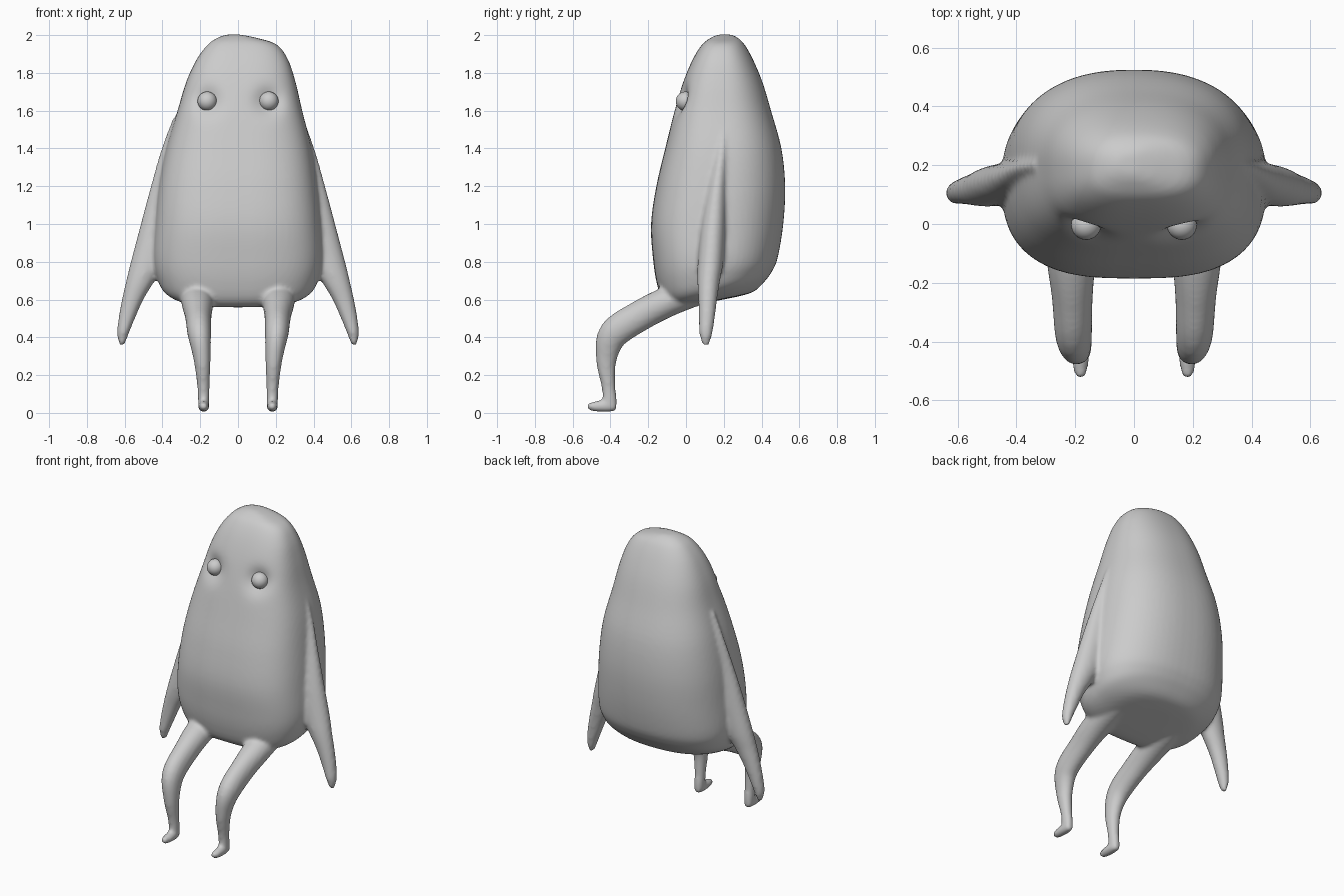
import bpy, bmesh, math
from mathutils import Vector

if "Cube" in bpy.data.objects:
    bpy.data.objects.remove(bpy.data.objects["Cube"])


def catmull(rows, steps=5):
    """Smoothly interpolate a list of equal-length tuples."""
    out = []
    for i in range(len(rows) - 1):
        p0, p1 = rows[max(i - 1, 0)], rows[i]
        p2, p3 = rows[i + 1], rows[min(i + 2, len(rows) - 1)]
        for s in range(steps):
            t = s / steps
            out.append([0.5 * (2 * b + (c - a) * t + (2 * a - 5 * b + 4 * c - d) * t * t
                               + (3 * b - a - 3 * c + d) * t ** 3)
                        for a, b, c, d in zip(p0, p1, p2, p3)])
    out.append(list(rows[-1]))
    return out


def loft(bm, rings):
    """Skin closed rings of points and cap both ends."""
    loops = [[bm.verts.new(p) for p in r] for r in rings]
    n = len(loops[0])
    faces = [bm.faces.new((a[i], a[(i + 1) % n], b[(i + 1) % n], b[i]))
             for a, b in zip(loops, loops[1:]) for i in range(n)]
    faces += [bm.faces.new(loops[0][::-1]), bm.faces.new(loops[-1])]
    bmesh.ops.recalc_face_normals(bm, faces=faces)


def power(c, n):
    return math.copysign(abs(c) ** (2 / n), c)


def angles(n):
    return [2 * math.pi * i / n for i in range(n)]


def tube(bm, side, path):
    """Tube in the yz plane; rows are x, y, z, half width, half height."""
    pts = catmull(path)
    rings = []
    for i, (x, y, z, rx, r) in enumerate(pts):
        a, b = pts[max(i - 1, 0)], pts[min(i + 1, len(pts) - 1)]
        t = Vector((0, b[1] - a[1], b[2] - a[2])).normalized()
        rings.append([(side * (x + rx * math.cos(q)), y - t.z * r * math.sin(q),
                       z + t.y * r * math.sin(q)) for q in angles(20)])
    loft(bm, rings)


bm = bmesh.new()

# Torso and head: z, left, right, front y, back y, floor tilt
torso = [(.595, .12, .12, .05, .28, .2), (.605, .28, .28, -.06, .36, .2),
         (.65, .385, .385, -.12, .42, .2), (.72, .43, .43, -.155, .455, .1),
         (.82, .45, .45, -.175, .485, 0), (1.0, .44, .44, -.185, .515, 0),
         (1.2, .42, .42, -.157, .525, 0), (1.4, .38, .39, -.11, .505, 0),
         (1.6, .32, .34, -.06, .45, 0), (1.75, .275, .305, -.015, .405, 0),
         (1.87, .22, .265, .035, .355, 0), (1.95, .16, .205, .085, .31, 0),
         (1.985, .11, .10, .13, .275, 0), (2.003, .06, .01, .17, .24, 0)]
rings = []
for z, xl, xr, yf, yb, tilt in catmull(torso):
    ring = []
    for q in angles(64):
        c, s = math.cos(q), math.sin(q)
        n = 2.9 if s < 0 else 2.35
        x = (xr if c > 0 else xl) * power(c, n)
        y = (yf + yb) / 2 + (yb - yf) / 2 * power(s, n)
        ring.append((x, y, z + tilt * (y - .17)))
    rings.append(ring)
loft(bm, rings)

# Arms: z, inner x, outer x, y centre, y half thickness
arm = [(1.56, .25, .345, .20, .025), (1.4, .28, .405, .19, .035), (1.2, .30, .462, .165, .05),
       (1.0, .33, .515, .145, .065), (.8, .38, .568, .13, .068), (.7, .44, .592, .12, .06),
       (.6, .50, .615, .115, .05), (.5, .545, .633, .11, .042), (.42, .578, .64, .105, .035),
       (.36, .60, .628, .105, .018)]
# Legs and feet: x, y, z, half width, half height
leg = [(.215, .12, .66, .085, .07), (.215, -.08, .595, .087, .08), (.21, -.25, .51, .07, .082),
       (.205, -.385, .415, .062, .08), (.19, -.422, .28, .045, .055),
       (.183, -.41, .14, .033, .037), (.182, -.403, .055, .03, .038),
       (.182, -.403, .015, .025, .03)]
foot = [(.182, -.37, .03, .022, .022), (.182, -.42, .036, .03, .032),
        (.182, -.49, .034, .026, .026), (.182, -.525, .037, .014, .014)]
for side in (-1, 1):
    loft(bm, [[(side * ((a + b) / 2 + (b - a) / 2 * math.cos(q)), y + r * math.sin(q), z)
               for q in angles(24)] for z, a, b, y, r in catmull(arm)])
    tube(bm, side, leg)
    tube(bm, side, foot)

mesh = bpy.data.meshes.new("body")
bm.to_mesh(mesh)
bm.free()
body = bpy.data.objects.new("body", mesh)
bpy.context.collection.objects.link(body)
bpy.context.view_layer.objects.active = body
body.select_set(True)

# Fuse the limbs into one soft skin
remesh = body.modifiers.new("fuse", 'REMESH')
remesh.mode = 'VOXEL'
remesh.voxel_size = .012
smooth = body.modifiers.new("soften", 'SMOOTH')
smooth.factor = .5
smooth.iterations = 6
bpy.ops.object.convert(target='MESH')

# Press in the eye sockets
eye_x, eye_z = .163, 1.65
for v in body.data.vertices:
    if v.co.y < .12 and v.co.z > 1.3:
        d2 = (abs(v.co.x) - eye_x) ** 2 + (v.co.z - eye_z) ** 2
        v.co.y += .04 * math.exp(-d2 / .07 ** 2)
for p in body.data.polygons:
    p.use_smooth = True

# Eyes
for side, name in ((-1, "left_eye"), (1, "right_eye")):
    bpy.ops.mesh.primitive_uv_sphere_add(segments=32, ring_count=16, radius=.051,
                                         location=(side * eye_x, -.003, eye_z))
    bpy.context.object.name = name
    bpy.ops.object.shade_smooth()
